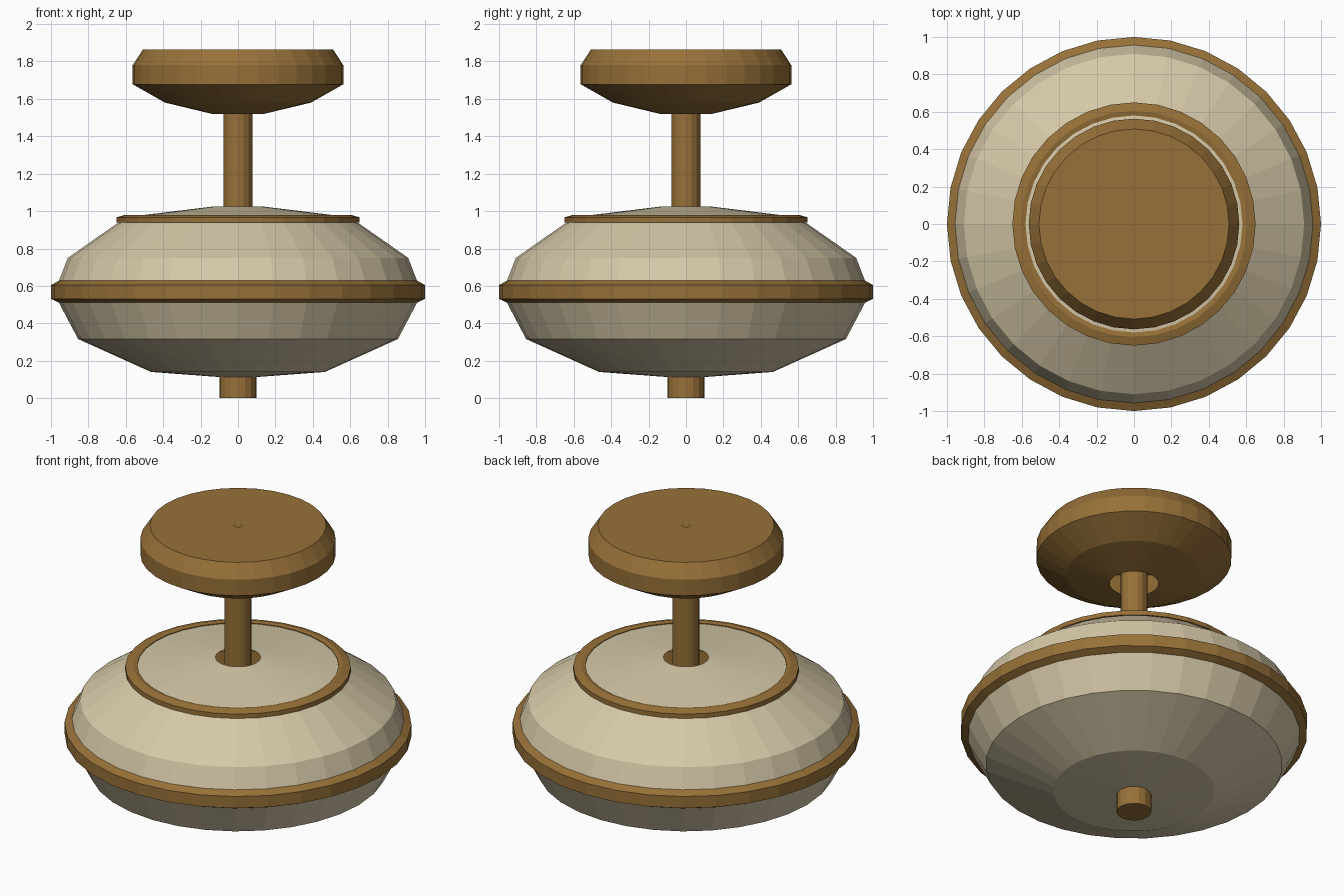
import bpy
import bmesh
from math import cos, sin, tau

cube = bpy.data.objects.get("Cube")
if cube:
    bpy.data.objects.remove(cube, do_unlink=True)


def make_material(name, rgb):
    mat = bpy.data.materials.new(name)
    mat.use_nodes = True
    color = (*rgb, 1.0)
    mat.diffuse_color = color
    mat.node_tree.nodes["Principled BSDF"].inputs["Base Color"].default_value = color
    return mat


def lathe(name, profile, mat, sides=32, closed=False, caps=False):
    """Turn a profile of (radius, height), listed bottom to top on the outside."""
    bm = bmesh.new()
    rings = [[bm.verts.new((r * cos(tau * i / sides), r * sin(tau * i / sides), z))
              for i in range(sides)] for r, z in profile]
    pairs = list(zip(rings, rings[1:]))
    if closed:
        pairs.append((rings[-1], rings[0]))
    for low, high in pairs:
        for i in range(sides):
            j = (i + 1) % sides
            bm.faces.new((low[i], low[j], high[j], high[i]))
    if caps:
        bm.faces.new(rings[0][::-1])
        bm.faces.new(rings[-1])
    mesh = bpy.data.meshes.new(name)
    bm.to_mesh(mesh)
    bm.free()
    mesh.materials.append(mat)
    obj = bpy.data.objects.new(name, mesh)
    bpy.context.collection.objects.link(obj)
    return obj


cream = make_material("cream", (0.67, 0.58, 0.39))
brown = make_material("bronze brown", (0.31, 0.165, 0.04))

# Hollow body, open around the stem
lathe("body", [(0.09, 0.112), (0.465, 0.14), (0.855, 0.316), (0.957, 0.51),
               (0.957, 0.628), (0.91, 0.75), (0.645, 0.935), (0.58, 0.97),
               (0.13, 1.025)], cream)

# Trim rings at the waist and shoulder
lathe("waist_band", [(0.94, 0.51), (0.957, 0.51), (1.0, 0.531), (1.0, 0.605),
                     (0.957, 0.628), (0.94, 0.628)], brown, closed=True)
lathe("shoulder_ring", [(0.58, 0.938), (0.65, 0.938), (0.65, 0.966),
                        (0.605, 0.98), (0.58, 0.975)], brown, closed=True)

# Hollow knob, open underneath, with a tiny hole on top
lathe("knob", [(0.14, 1.52), (0.39, 1.58), (0.563, 1.678), (0.563, 1.78),
               (0.508, 1.865), (0.024, 1.865)], brown)

# Stem and bottom peg
lathe("stem", [(0.078, 0.12), (0.078, 1.86)], brown, sides=16, caps=True)
lathe("bottom_peg", [(0.1, 0.0), (0.1, 0.13)], brown, sides=16, caps=True)
